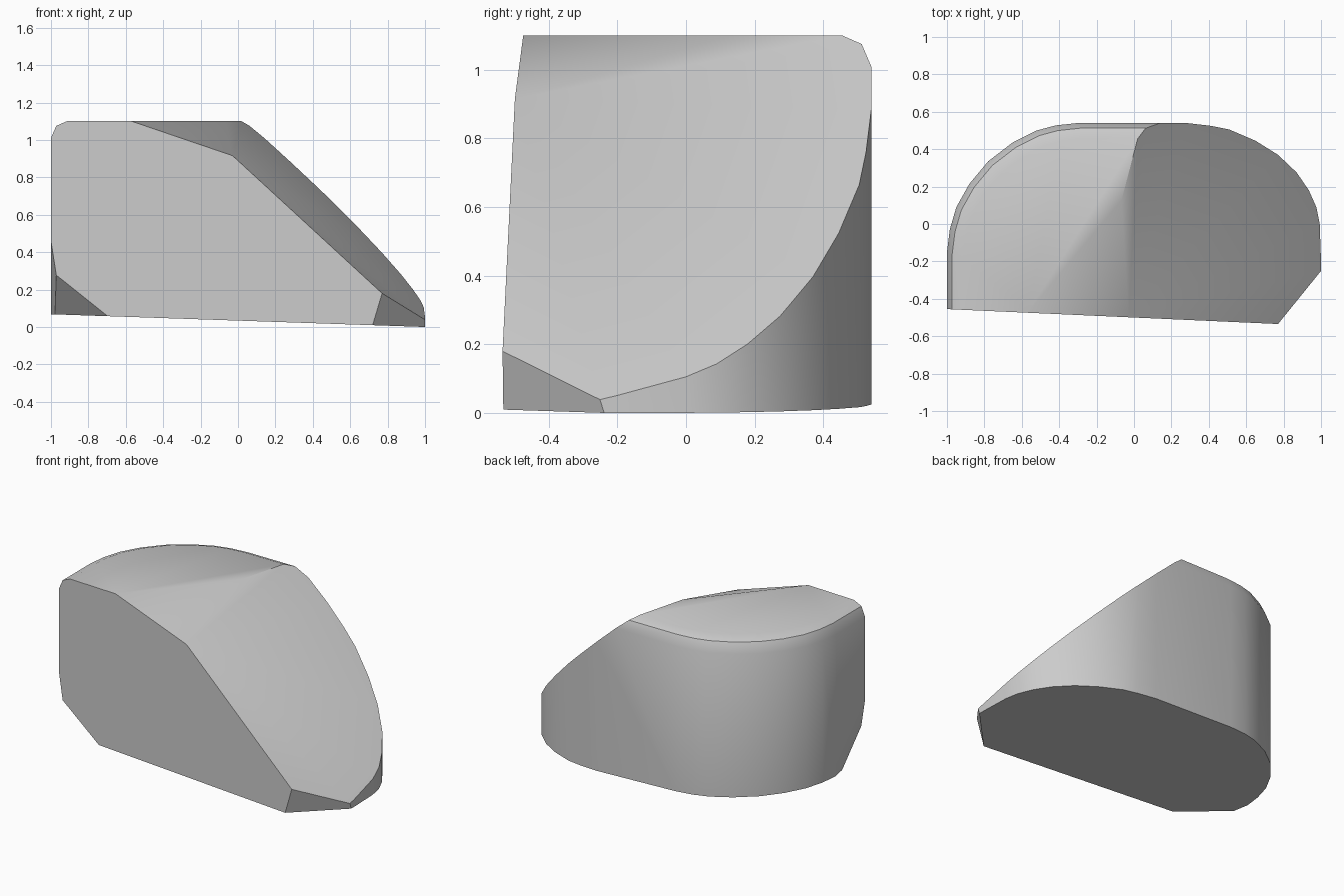
import bpy, bmesh, math
from mathutils import Vector

cube = bpy.data.objects.get("Cube")
if cube:
    bpy.data.objects.remove(cube, do_unlink=True)

# One plain grey material
grey = bpy.data.materials.new("light_grey")
grey.use_nodes = True
COLOUR = (0.6, 0.6, 0.6, 1)
grey.diffuse_color = COLOUR
grey.node_tree.nodes["Principled BSDF"].inputs["Base Color"].default_value = COLOUR

# Plan outline: straight front edge, rounded back
OUTLINE = [(-1, -.455), (1, -.545), (1, -.2), (.993, 0), (.975, .09), (.935, .18),
           (.87, .275), (.77, .37), (.65, .445), (.51, .505), (.41, .525), (.28, .54),
           (-.3, .54), (-.42, .527), (-.52, .5), (-.65, .435), (-.78, .335),
           (-.88, .215), (-.95, .09), (-.985, -.03), (-1, -.15)]
# Height and inset of each level; the upper ones round the rim
LEVELS = [(0, 0), (1.01, 0), (1.075, .028), (1.1, .085)]


def front_y(x):
    return -.5 - .045 * x


def cut(bm, a, b, c):
    """Slice off everything beyond the plane through three points."""
    a, b, c = Vector(a), Vector(b), Vector(c)
    normal = (b - a).cross(c - a).normalized()
    if normal.dot(Vector((0, 0, .5)) - a) > 0:
        normal.negate()
    bmesh.ops.bisect_plane(bm, geom=bm.verts[:] + bm.edges[:] + bm.faces[:],
                           dist=1e-5, plane_co=a, plane_no=normal, clear_outer=True)
    rim = [e for e in bm.edges if e.is_boundary]
    bmesh.ops.holes_fill(bm, edges=rim, sides=0)


# Stacked rings, inset from the sides and back while the front stays flush
bm = bmesh.new()
rings = []
for z, inset in LEVELS:
    ring = []
    for x, y in OUTLINE:
        nx = x * (1 - inset)
        depth = (y - front_y(x)) * (1 - inset / 1.04)
        ring.append(bm.verts.new((nx, front_y(nx) + depth, z)))
    rings.append(ring)
count = len(OUTLINE)
for low, high in zip(rings, rings[1:]):
    for i in range(count):
        j = (i + 1) % count
        bm.faces.new((low[i], low[j], high[j], high[i]))
bm.faces.new(rings[0][::-1])
bm.faces.new(rings[-1])

# Sloping face, blending facet, tilted base and corner facets
cut(bm, (.77, -.535, .18), (.98, -.28, .05), (.3, .54, .865))
cut(bm, (-.09, .1, 1.1), (-.57, -.475, 1.1), (-.1, -.495, .94))
cut(bm, (-1, 0, .068), (1, 0, 0), (0, .5, .034))
cut(bm, (.77, -.535, .18), (.72, -.533, .012), (.985, -.27, .05))
cut(bm, (-.7, -.468, .06), (-.975, -.456, .28), (-.975, -.25, .07))
cut(bm, (-1, -.455, .46), (-.972, -.456, .28), (-.992, -.2, .1))

bmesh.ops.recalc_face_normals(bm, faces=bm.faces[:])
mesh = bpy.data.meshes.new("wedge_body")
bm.to_mesh(mesh)
bm.free()
mesh.materials.append(grey)
body = bpy.data.objects.new("wedge_body", mesh)
bpy.context.collection.objects.link(body)

# Smooth the curved back while keeping the main edges crisp
bpy.ops.object.select_all(action='DESELECT')
body.select_set(True)
bpy.context.view_layer.objects.active = body
bpy.ops.object.shade_smooth_by_angle(angle=math.radians(30))
